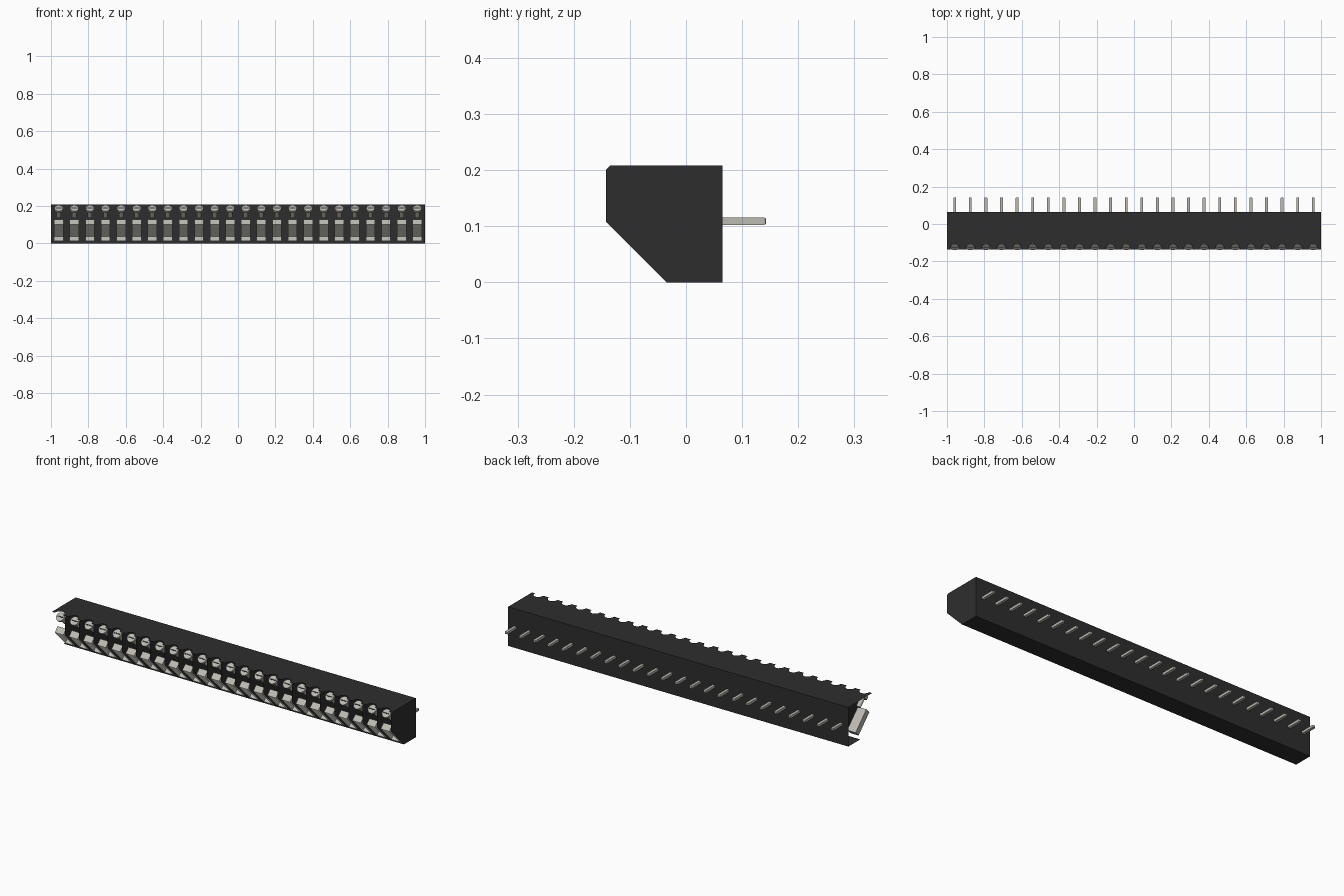
import bpy, bmesh, math
from mathutils import Matrix, Vector

cube = bpy.data.objects.get("Cube")
if cube:
    bpy.data.objects.remove(cube, do_unlink=True)

COUNT = 24
PITCH = 2 / COUNT
CENTRES = [-1 + PITCH * (i + 0.5) for i in range(COUNT)]
BACK, FRONT, TOP = 0.065, -0.143, 0.208


def material(name, rgb, metallic, roughness):
    m = bpy.data.materials.new(name)
    m.use_nodes = True
    m.diffuse_color = (*rgb, 1)
    shader = m.node_tree.nodes["Principled BSDF"]
    shader.inputs["Base Color"].default_value = (*rgb, 1)
    shader.inputs["Metallic"].default_value = metallic
    shader.inputs["Roughness"].default_value = roughness
    return m


BLACK = material("black plastic", (0.027, 0.027, 0.027), 0, 0.6)
METAL = material("tinned metal", (0.50, 0.49, 0.44), 0, 0.5)


def finish(name, bm, mat):
    mesh = bpy.data.meshes.new(name)
    bm.to_mesh(mesh)
    bm.free()
    mesh.materials.append(mat)
    ob = bpy.data.objects.new(name, mesh)
    bpy.context.collection.objects.link(ob)
    return ob


def face(bm, points):
    return bm.faces.new([bm.verts.new(p) for p in points])


def box(bm, centre, size):
    m = Matrix.Translation(centre) @ Matrix.Diagonal((*size, 1))
    return bmesh.ops.create_cube(bm, size=1, matrix=m)["verts"]


# Housing: open-fronted cells, each closed by a shaped wall on its left
profile = [(FRONT, 0.108), (-0.035, 0), (BACK, 0), (BACK, TOP),
           (-0.135, TOP), (FRONT, 0.2)]
bm = bmesh.new()
for x in CENTRES:
    face(bm, [(x + PITCH / 2, y, z) for y, z in profile])
face(bm, [(-1, -0.035, 0), (-1, BACK, 0), (1, BACK, 0), (1, -0.035, 0)])
face(bm, [(-1, BACK, 0), (-1, BACK, TOP), (1, BACK, TOP), (1, BACK, 0)])
housing = finish("housing", bm, BLACK)

# Roof with a rounded screw notch at the front of every cell
bm = bmesh.new()
for x in CENTRES:
    edge = [(x - PITCH / 2, -0.135)]
    for k in range(9):
        a = math.pi * k / 8
        edge.append((x - 0.025 * math.cos(a), -0.135 + 0.03 * math.sin(a)))
    edge.append((x + PITCH / 2, -0.135))
    outline = edge + [(x + PITCH / 2, BACK), (x - PITCH / 2, BACK)]
    face(bm, [(px, py, TOP) for px, py in outline])
roof = finish("roof", bm, BLACK)

# Wire clamps: shallow boxes tilted 45 degrees, open towards the slope
into = Vector((0, 1, 1)).normalized() * 0.035
bm = bmesh.new()
for x in CENTRES:
    low, high = Vector((x, -0.045, 0.012)), Vector((x, -0.135, 0.102))
    side = Vector((0.025, 0, 0))
    rim = [low - side, low + side, high + side, high - side]
    mouth = [bm.verts.new(p) for p in rim]
    end = [bm.verts.new(p + into) for p in rim]
    bm.faces.new(end)
    for i in range(4):
        j = (i + 1) % 4
        bm.faces.new((mouth[i], mouth[j], end[j], end[i]))
clamps = finish("wire_clamps", bm, METAL)

# Screws, tilted outward through the upper front corner
tilt = Matrix.Rotation(math.radians(45), 4, "X")
screws, slots = bmesh.new(), bmesh.new()
for x in CENTRES:
    place = Matrix.Translation((x, -0.124, 0.189)) @ tilt
    for radius, length, top in ((0.023, 0.014, 0), (0.012, 0.05, -0.014)):
        bmesh.ops.create_cone(
            screws, cap_ends=True, segments=16, radius1=radius, radius2=radius,
            depth=length,
            matrix=place @ Matrix.Translation((0, 0, top - length / 2)))
    verts = box(slots, (0, 0, 0.0005), (0.034, 0.006, 0.001))
    bmesh.ops.transform(slots, matrix=place, verts=verts)
screw_object = finish("clamp_screws", screws, METAL)
finish("screw_slots", slots, BLACK)

# Solder pins with chamfered tips
bm = bmesh.new()
for x in CENTRES:
    box(bm, (x, 0.092, 0.109), (0.015, 0.102, 0.013))
tips = [e for e in bm.edges if all(v.co.y > 0.14 for v in e.verts)]
bmesh.ops.bevel(bm, geom=tips, offset=0.004, segments=2, profile=0.5,
                affect="EDGES")
finish("solder_pins", bm, METAL)

# Smooth the round screws, keeping their rims sharp
bpy.ops.object.select_all(action="DESELECT")
screw_object.select_set(True)
bpy.context.view_layer.objects.active = screw_object
bpy.ops.object.shade_smooth_by_angle(angle=math.radians(35))
